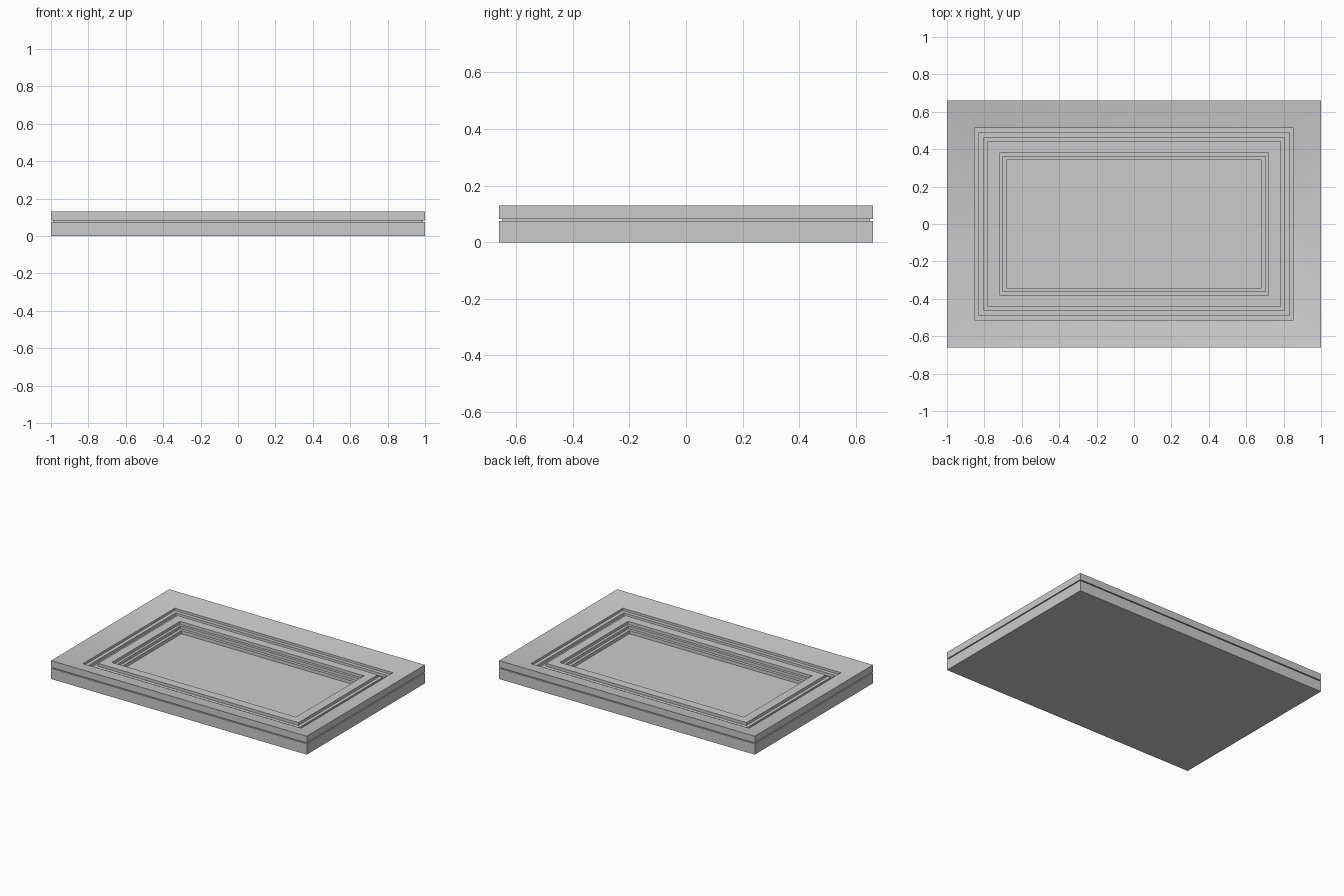
import bpy, bmesh

if "Cube" in bpy.data.objects:
    bpy.data.objects.remove(bpy.data.objects["Cube"])

HX, HY = 1.0, 0.66


def stepped_panel(name, profile):
    """Sweep an (inset, height) profile around the rectangle and cap both ends."""
    bm = bmesh.new()
    rings = []
    for inset, z in profile:
        x, y = HX - inset, HY - inset
        rings.append([bm.verts.new(p) for p in
                      ((-x, -y, z), (x, -y, z), (x, y, z), (-x, y, z))])
    for a, b in zip(rings, rings[1:]):
        for i in range(4):
            j = (i + 1) % 4
            bm.faces.new((a[i], a[j], b[j], b[i]))
    bm.faces.new(rings[0][::-1])
    bm.faces.new(rings[-1])
    bmesh.ops.recalc_face_normals(bm, faces=bm.faces[:])
    mesh = bpy.data.meshes.new(name)
    bm.to_mesh(mesh)
    bm.free()
    obj = bpy.data.objects.new(name, mesh)
    bpy.context.collection.objects.link(obj)
    return obj


# Outer wall with shadow groove, sloped border, channel, lip and sunken centre
panel = stepped_panel("framed_panel", [
    (0, 0), (0, 0.075), (0.01, 0.075), (0.01, 0.082), (0, 0.082), (0, 0.13),
    (0.147, 0.092), (0.147, 0.075), (0.172, 0.075), (0.172, 0.055),
    (0.195, 0.055), (0.195, 0.065), (0.217, 0.065), (0.217, 0.085),
    (0.28, 0.085), (0.28, 0.065), (0.298, 0.065), (0.298, 0.045),
    (0.318, 0.045), (0.318, 0.022)])

# Smooth shading with the sharp steps preserved
bpy.context.view_layer.objects.active = panel
panel.select_set(True)
bpy.ops.object.shade_smooth_by_angle()
